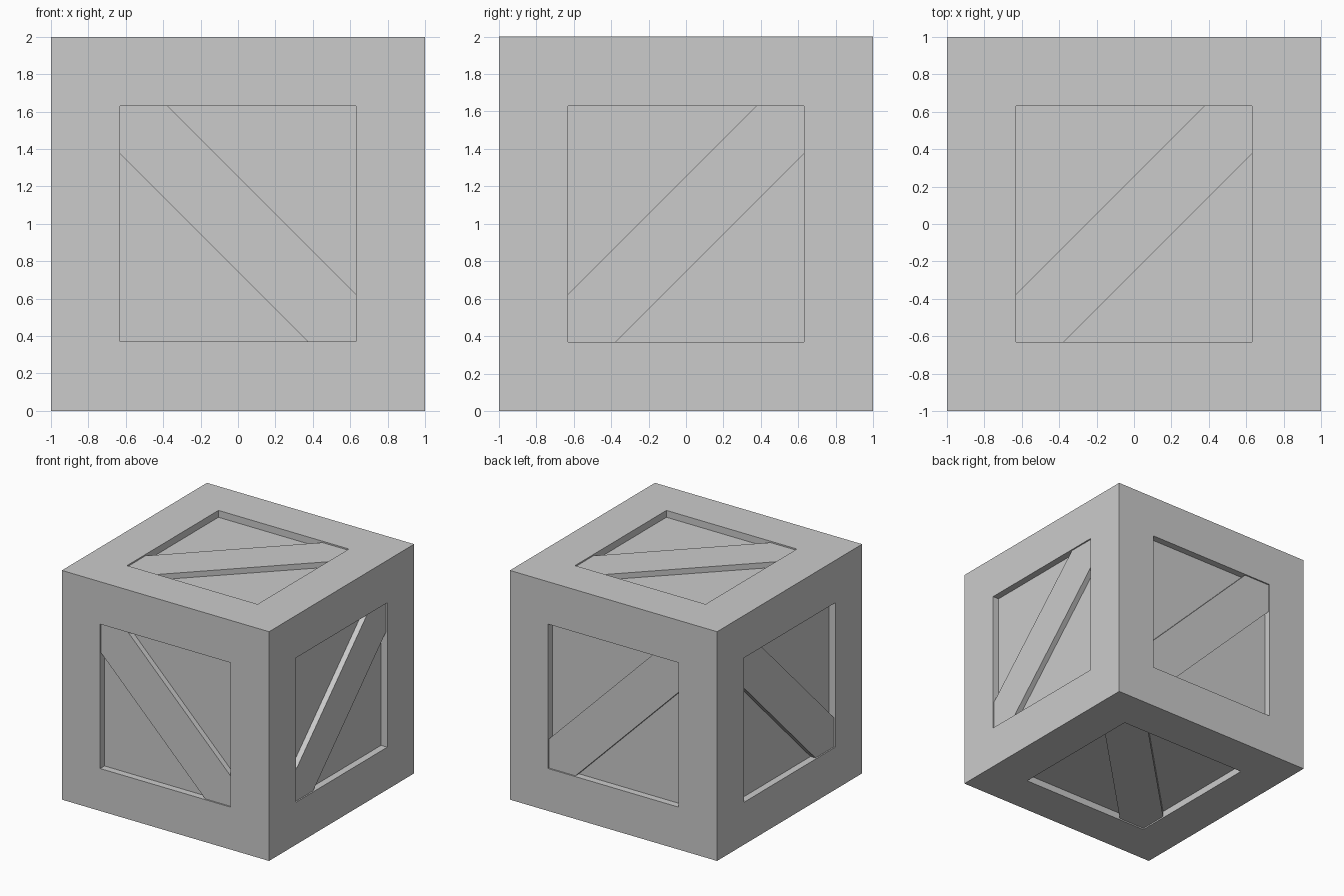
import bpy
import bmesh
from mathutils import Vector

cube = bpy.data.objects.get("Cube")
if cube:
    bpy.data.objects.remove(cube, do_unlink=True)

OPENING = 0.63      # half width of each recessed panel
PANEL_DEPTH = 0.06  # how far panels sit below the frame
PLANK_DEPTH = 0.012  # how far planks sit below the frame
PLANK_WIDTH = 0.255  # half width of a plank along an edge

grey = bpy.data.materials.new("plain grey")
grey.use_nodes = True
grey.diffuse_color = (0.6, 0.6, 0.6, 1)
grey.node_tree.nodes["Principled BSDF"].inputs["Base Color"].default_value = (0.6, 0.6, 0.6, 1)


def finish(bm, name):
    bmesh.ops.recalc_face_normals(bm, faces=bm.faces)
    mesh = bpy.data.meshes.new(name)
    bm.to_mesh(mesh)
    bm.free()
    mesh.materials.append(grey)
    obj = bpy.data.objects.new(name, mesh)
    obj.location.z = 1
    bpy.context.collection.objects.link(obj)


def crate_body():
    """Cube whose six sides have a square sunken panel inside a frame."""
    bm = bmesh.new()
    bmesh.ops.create_cube(bm, size=2)
    panels = bm.faces[:]
    bmesh.ops.inset_individual(bm, faces=panels, thickness=1 - OPENING,
                               use_even_offset=True)
    for panel in panels:
        normal = panel.normal.copy()
        sunk = bmesh.ops.extrude_discrete_faces(bm, faces=[panel])["faces"][0]
        bmesh.ops.translate(bm, verts=sunk.verts, vec=-normal * PANEL_DEPTH)
    finish(bm, "crate_frame")


def plank(name, normal, u, v):
    """Diagonal board along u + v, its ends cut to fit the opening corners."""
    h, k = OPENING, OPENING - PLANK_WIDTH
    outline = [(h, h), (k, h), (-h, -k), (-h, -h), (-k, -h), (h, k)]
    bm = bmesh.new()
    face = bm.faces.new([bm.verts.new(u * a + v * b + normal * (1 - PANEL_DEPTH))
                         for a, b in outline])
    new = bmesh.ops.extrude_face_region(bm, geom=[face], use_keep_orig=True)["geom"]
    bmesh.ops.translate(bm, verts=[e for e in new if isinstance(e, bmesh.types.BMVert)],
                        vec=normal * (PANEL_DEPTH - PLANK_DEPTH))
    finish(bm, name)


crate_body()

X, Y, Z = Vector((1, 0, 0)), Vector((0, 1, 0)), Vector((0, 0, 1))
# Opposite sides carry parallel planks; the model's left is +x
for names, normal, u, v in ((("back", "front"), Y, X, -Z),
                            (("left", "right"), X, Y, Z),
                            (("top", "bottom"), Z, X, Y)):
    for side, sign in zip(names, (1, -1)):
        plank(side + "_plank", normal * sign, u, v)
